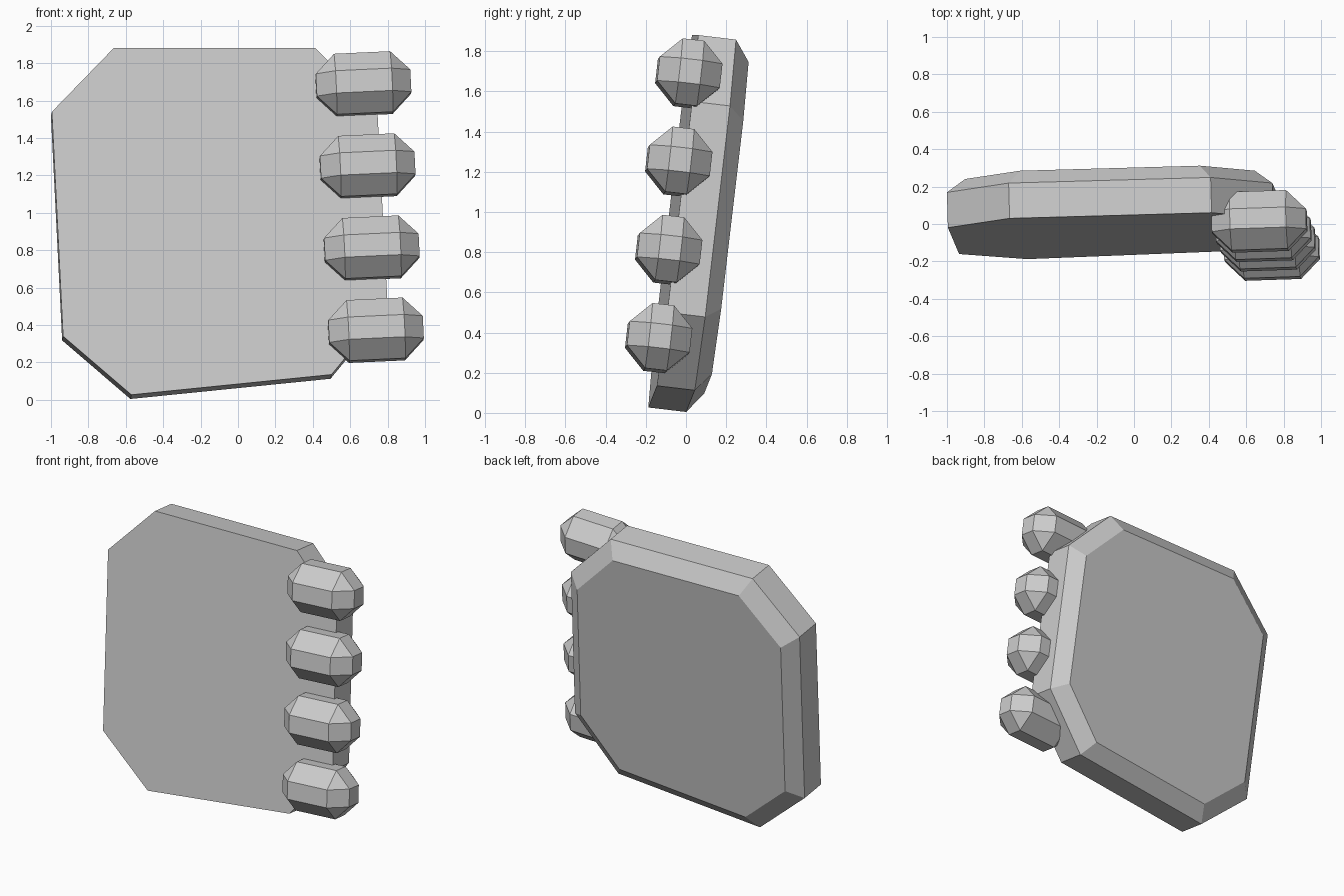
import bpy, bmesh
from mathutils import Vector, Matrix

if "Cube" in bpy.data.objects:
    bpy.data.objects.remove(bpy.data.objects["Cube"])


def finish(bm, name):
    bmesh.ops.recalc_face_normals(bm, faces=bm.faces)
    mesh = bpy.data.meshes.new(name)
    bm.to_mesh(mesh)
    bm.free()
    obj = bpy.data.objects.new(name, mesh)
    bpy.context.collection.objects.link(obj)
    return obj


# Tilted slab plane: y as a function of x and z
SLOPE_X, SLOPE_Z = 0.028, 0.119
back_dir = Vector((-SLOPE_X, 1, -SLOPE_Z)).normalized()


def on_plane(x, z):
    return Vector((x, 0.03 + SLOPE_X * (x + 0.67) + SLOPE_Z * (z - 1.88), z))


# Slab: eight-sided outline, straight rim, chamfered back
outline = [(-0.995, 1.54), (-0.665, 1.88), (0.415, 1.88), (0.745, 1.55),
           (0.80, 0.50), (0.50, 0.135), (-0.57, 0.027), (-0.935, 0.34)]
front = [on_plane(x, z) for x, z in outline]
centre = on_plane(-0.09, 0.95)
mid = [p + back_dir * 0.19 for p in front]
back = [centre + (p - centre) * 0.89 + back_dir * 0.267 for p in front]

bm = bmesh.new()
rings = [[bm.verts.new(p) for p in ring] for ring in (front, mid, back)]
bm.faces.new(rings[0])
bm.faces.new(rings[2])
for a, b in zip(rings, rings[1:]):
    for i in range(8):
        j = (i + 1) % 8
        bm.faces.new((a[i], a[j], b[j], b[i]))
finish(bm, "slab")

# Grips: four bevelled blocks down the right edge, aligned with the slab
z_axis = Vector((-0.05, 0.114, 1)).normalized()
y_axis = back_dir
x_axis = y_axis.cross(z_axis).normalized()
y_axis = z_axis.cross(x_axis)
rot = Matrix((x_axis, y_axis, z_axis)).transposed().to_4x4()
top_grip = Vector((0.67, 0.014, 1.689))
step = Vector((0.0222, -0.05, -0.439))

for i in range(4):
    bm = bmesh.new()
    bmesh.ops.create_cube(bm, size=2)
    bmesh.ops.scale(bm, vec=(0.253, 0.157, 0.163), verts=bm.verts)
    bmesh.ops.bevel(bm, geom=list(bm.edges), offset=0.103, segments=1,
                    affect='EDGES', offset_type='OFFSET')
    bm.transform(Matrix.Translation(top_grip + step * i) @ rot)
    finish(bm, f"grip_{i + 1}")
